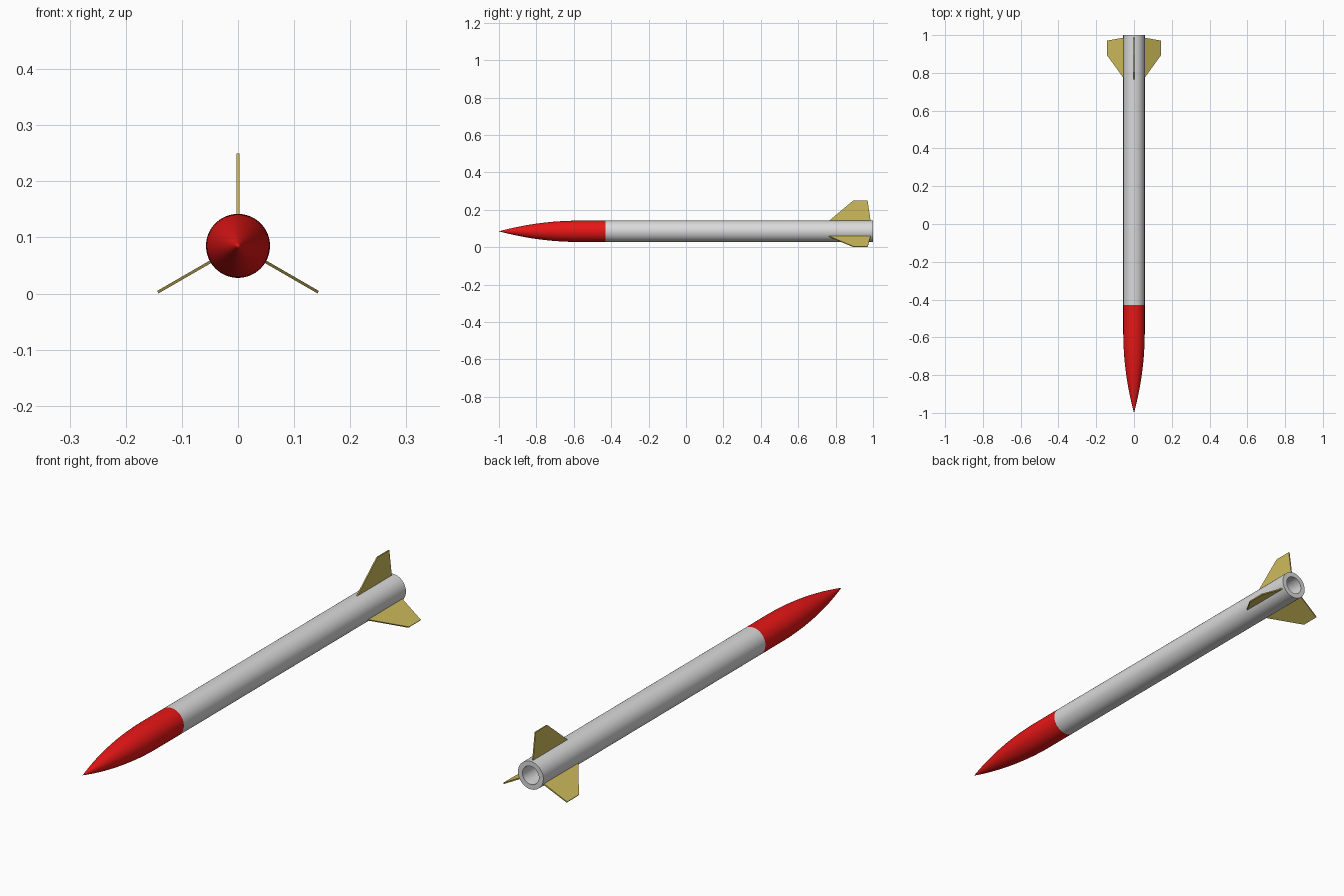
import bpy, bmesh, math
from mathutils import Matrix, Vector

if "Cube" in bpy.data.objects:
    bpy.data.objects.remove(bpy.data.objects["Cube"])

AXIS_Z, R, SEG = 0.085, 0.057, 64


def material(name, rgb):
    m = bpy.data.materials.new(name)
    m.diffuse_color = (*rgb, 1)
    m.use_nodes = True
    m.node_tree.nodes["Principled BSDF"].inputs["Base Color"].default_value = m.diffuse_color
    return m


RED = material("red", (0.80, 0.008, 0.008))
GREY = material("light_grey", (0.70, 0.70, 0.70))
GOLD = material("gold", (0.62, 0.50, 0.11))


def finish(bm, name, mat):
    bmesh.ops.remove_doubles(bm, verts=bm.verts[:], dist=1e-5)
    bmesh.ops.recalc_face_normals(bm, faces=bm.faces[:])
    me = bpy.data.meshes.new(name)
    bm.to_mesh(me)
    bm.free()
    me.materials.append(mat)
    ob = bpy.data.objects.new(name, me)
    bpy.context.collection.objects.link(ob)
    ob.location.z = AXIS_Z
    bpy.ops.object.select_all(action='DESELECT')
    ob.select_set(True)
    bpy.context.view_layer.objects.active = ob
    bpy.ops.object.shade_smooth_by_angle(angle=math.radians(30))
    return ob


def lathe(name, profile, mat):
    """Spin (radius, y) points round the long axis."""
    bm = bmesh.new()
    vs = [bm.verts.new((r, y, 0)) for r, y in profile]
    es = [bm.edges.new(p) for p in zip(vs, vs[1:])]
    bmesh.ops.spin(bm, geom=vs + es, cent=(0, 0, 0), axis=(0, 1, 0),
                   angle=math.tau, steps=SEG)
    return finish(bm, name, mat)


# Nose cone: tangent ogive followed by a short straight shoulder
L, steps = 0.43, 24
rho = (R * R + L * L) / (2 * R)
ogive = []
for i in range(steps + 1):
    d = L * i / steps
    ogive.append((max(0, math.sqrt(rho ** 2 - (L - d) ** 2) + R - rho), d - 1))
lathe("nose_cone", ogive + [(R, -0.43)], RED)

# Body tube with the motor bore open at the rear
lathe("body_tube", [(0, -0.43), (R, -0.43), (R, 1.0), (0.037, 1.0),
                    (0.037, 0.6), (0, 0.6)], GREY)

# Three swept fins: (y, radius) outline given thickness, turned by 120 degrees
OUTLINE = [(0.755, 0.048), (0.895, 0.165), (0.971, 0.165), (0.988, 0.048)]
T = 0.005
for k, name in enumerate(("top_fin", "right_fin", "left_fin")):
    bm = bmesh.new()
    face = bm.faces.new([bm.verts.new((-T / 2, y, r)) for y, r in OUTLINE])
    ext = bmesh.ops.extrude_face_region(bm, geom=[face])
    moved = [g for g in ext["geom"] if isinstance(g, bmesh.types.BMVert)]
    bmesh.ops.translate(bm, verts=moved, vec=Vector((T, 0, 0)))
    bmesh.ops.rotate(bm, verts=bm.verts[:], cent=(0, 0, 0),
                     matrix=Matrix.Rotation(k * math.tau / 3, 3, 'Y'))
    finish(bm, name, GOLD)
